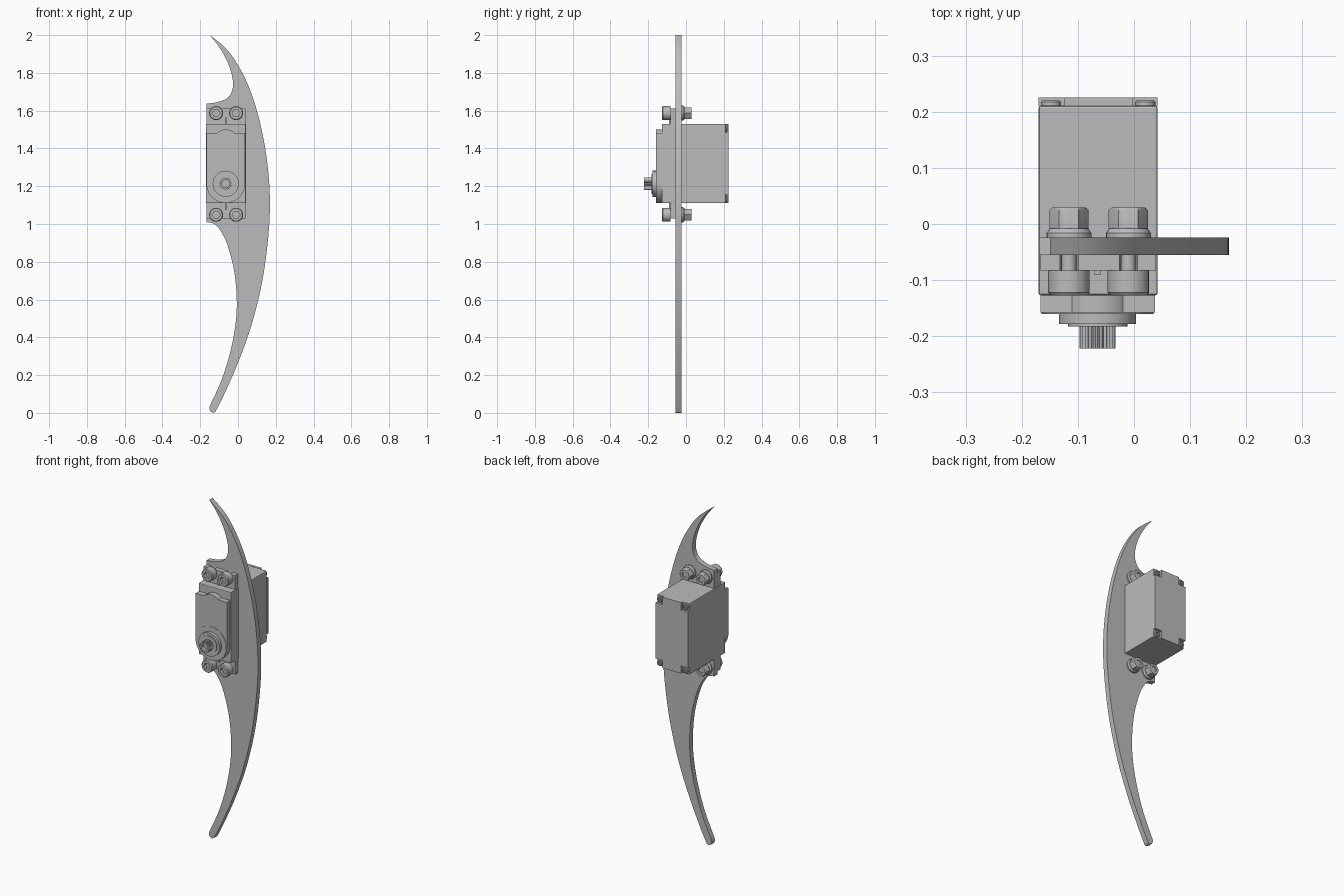
import bpy, bmesh, math

cube = bpy.data.objects.get("Cube")
if cube:
    bpy.data.objects.remove(cube, do_unlink=True)

grey = bpy.data.materials.new("plain grey")
grey.use_nodes = True
grey.diffuse_color = (0.5, 0.5, 0.5, 1)
grey.node_tree.nodes["Principled BSDF"].inputs["Base Color"].default_value = (0.5, 0.5, 0.5, 1)


def finish(name, bm, bevel=0, smooth=True):
    bmesh.ops.recalc_face_normals(bm, faces=bm.faces)
    mesh = bpy.data.meshes.new(name)
    bm.to_mesh(mesh)
    bm.free()
    mesh.materials.append(grey)
    ob = bpy.data.objects.new(name, mesh)
    bpy.context.collection.objects.link(ob)
    if smooth:
        bpy.ops.object.select_all(action="DESELECT")
        ob.select_set(True)
        bpy.context.view_layer.objects.active = ob
        bpy.ops.object.shade_smooth_by_angle(angle=math.radians(30))
    if bevel:
        mod = ob.modifiers.new("Bevel", "BEVEL")
        mod.width, mod.segments = bevel, 2
    return ob


def extrude(name, outline, y0, y1, bevel=0, smooth=False):
    """Extrude an x-z outline along y."""
    bm = bmesh.new()
    face = bm.faces.new([bm.verts.new((x, y0, z)) for x, z in outline])
    geom = bmesh.ops.extrude_face_region(bm, geom=[face])["geom"]
    bmesh.ops.translate(bm, vec=(0, y1 - y0, 0),
                        verts=[g for g in geom if isinstance(g, bmesh.types.BMVert)])
    return finish(name, bm, bevel, smooth)


def lathe(name, cx, cz, profile, n=24):
    """Rings of (radius, y, shape) about a y axis; shape is round, hex or teeth."""
    bm = bmesh.new()
    rings = []
    for r, y, shape in profile:
        ring = []
        for i in range(n):
            a = math.tau * i / n
            k = r
            if shape == "hex":
                k = r * math.cos(math.pi / 6) / math.cos(a % (math.pi / 3) - math.pi / 6)
            elif shape == "teeth" and i % 2:
                k = r * 0.88
            ring.append(bm.verts.new((cx + k * math.cos(a), y, cz + k * math.sin(a))))
        rings.append(ring)
    for a, b in zip(rings, rings[1:]):
        for i in range(n):
            j = (i + 1) % n
            bm.faces.new((a[i], a[j], b[j], b[i]))
    bm.faces.new(rings[0])
    bm.faces.new(rings[-1])
    return finish(name, bm)


def spline(pts, steps=6):
    """Smooth curve through the points."""
    p = [pts[0]] + pts + [pts[-1]]
    out = []
    for a, b, c, d in zip(p, p[1:], p[2:], p[3:]):
        for s in range(steps):
            t = s / steps
            out.append(tuple(0.5 * (2 * v + (w - u) * t + (2*u - 5*v + 4*w - q) * t * t
                                    + (3*v - u - 3*w + q) * t ** 3)
                             for u, v, w, q in zip(a, b, c, d)))
    return out + [pts[-1]]


def arc(cx, cz, r, start, end, n=16):
    angles = [math.radians(start + (end - start) * i / n) for i in range(n + 1)]
    return [(cx + r * math.cos(a), cz + r * math.sin(a)) for a in angles]


LEFT, RIGHT, LOW, HIGH = -0.17, 0.042, 1.11, 1.53
MID = (LOW + HIGH) / 2
BOLT_X, BOLT_DZ = (-0.116, -0.01), 0.269
AXIS_X, AXIS_Z = -0.065, 1.213

# Curved blade with a notch that takes the motor body
outer = spline([(-0.15, 2.0), (-0.06, 1.925), (0.015, 1.815), (0.075, 1.68), (0.125, 1.5),
                (0.158, 1.3), (0.169, 1.1), (0.157, 0.9), (0.125, 0.68), (0.07, 0.46),
                (0.0, 0.265), (-0.07, 0.105), (-0.112, 0.02)])
tip = [(-0.12, 0.006), (-0.132, 0.0), (-0.146, 0.008), (-0.152, 0.024)]
inner = spline([(-0.148, 0.04), (-0.085, 0.18), (-0.038, 0.335), (-0.012, 0.48), (-0.007, 0.61),
                (-0.022, 0.76), (-0.06, 0.9), (-0.1, 0.975), (-0.132, 1.003), (-0.168, 1.01)])
notch = [(-0.168, LOW), (RIGHT, LOW), (RIGHT, HIGH), (-0.168, HIGH)]
hook = spline([(-0.168, 1.637), (-0.11, 1.645), (-0.055, 1.668), (-0.03, 1.71),
               (-0.028, 1.765), (-0.052, 1.85), (-0.1, 1.938), (-0.15, 2.0)])
extrude("curved_blade", outer + tip + inner + notch + hook[:-1], -0.055, -0.024, smooth=True)

# Motor body, and its rear cover with four corner pockets
box = [(LEFT, LOW), (RIGHT, LOW), (RIGHT, HIGH), (LEFT, HIGH)]
extrude("motor_body", box, -0.127, 0.211, 0.004)
p = 0.045
a, b, c, d = LEFT + p, RIGHT - p, LOW + p, HIGH - p
extrude("rear_cover", [(a, LOW), (b, LOW), (b, c), (RIGHT, c), (RIGHT, d), (b, d), (b, HIGH),
                       (a, HIGH), (a, d), (LEFT, d), (LEFT, c), (a, c)], 0.21, 0.225)
for sx in (LEFT + 0.022, RIGHT - 0.022):
    for sz in (LOW + 0.022, HIGH - 0.022):
        lathe("case_screw", sx, sz, [(0.018, 0.209, ""), (0.018, 0.217, ""), (0.015, 0.22, ""),
                                     (0.009, 0.22, "hex"), (0.009, 0.213, "hex")])

# Front gear cover with round lower end and a low bump on top
cover = [(0.037, 1.482)] + arc(AXIS_X, 1.437, 0.064, 45, 135) + [(-0.167, 1.482)]
extrude("gear_cover", cover + arc(AXIS_X, AXIS_Z, 0.102, 180, 360, 24), -0.158, -0.126)

# Output bearing and toothed shaft
lathe("output_bearing", AXIS_X, AXIS_Z,
      [(0.1, -0.15, ""), (0.1, -0.16, ""), (0.069, -0.16, ""), (0.069, -0.178, ""),
       (0.053, -0.178, ""), (0.053, -0.183, "")], 48)
lathe("output_shaft", AXIS_X, AXIS_Z,
      [(0.032, -0.18, "teeth"), (0.032, -0.222, "teeth"), (0.02, -0.222, ""),
       (0.02, -0.2, "")], 48)

# Mounting ears with open bolt slots, mirrored above and below the body
for side, name in ((1, "upper"), (-1, "lower")):
    edge = [(-0.167, 0.2), (-0.167, 0.292)]
    for x in BOLT_X:
        edge += [(x - 0.016, 0.292)] + arc(x, BOLT_DZ, 0.016, 180, 360, 10) + [(x + 0.016, 0.292)]
    edge += [(0.039, 0.292), (0.039, 0.2)]
    extrude(name + "_ear", [(x, MID + side * z) for x, z in edge], -0.083, -0.055)
    rib = [(-0.07, 0.2), (-0.07, 0.245), (-0.06, 0.245), (-0.06, 0.2)]
    extrude(name + "_ear_rib", [(x, MID + side * z) for x, z in rib], -0.091, -0.08)

    # Socket bolts in front, washers and hex nuts behind
    for x in BOLT_X:
        z = MID - 0.002 + side * BOLT_DZ
        lathe("socket_bolt", x, z,
              [(0.0135, 0.024, ""), (0.0135, -0.083, ""), (0.037, -0.083, ""),
               (0.037, -0.122, ""), (0.033, -0.127, ""), (0.021, -0.127, "hex"),
               (0.021, -0.105, "hex")])
        lathe("nut_washer", x, z, [(0.04, -0.024, ""), (0.04, -0.016, ""), (0.034, -0.008, "")])
        lathe("hex_nut", x, z, [(0.035, -0.012, "hex"), (0.035, 0.025, "hex"),
                                (0.03, 0.029, ""), (0.016, 0.029, ""), (0.0135, 0.022, "")])
